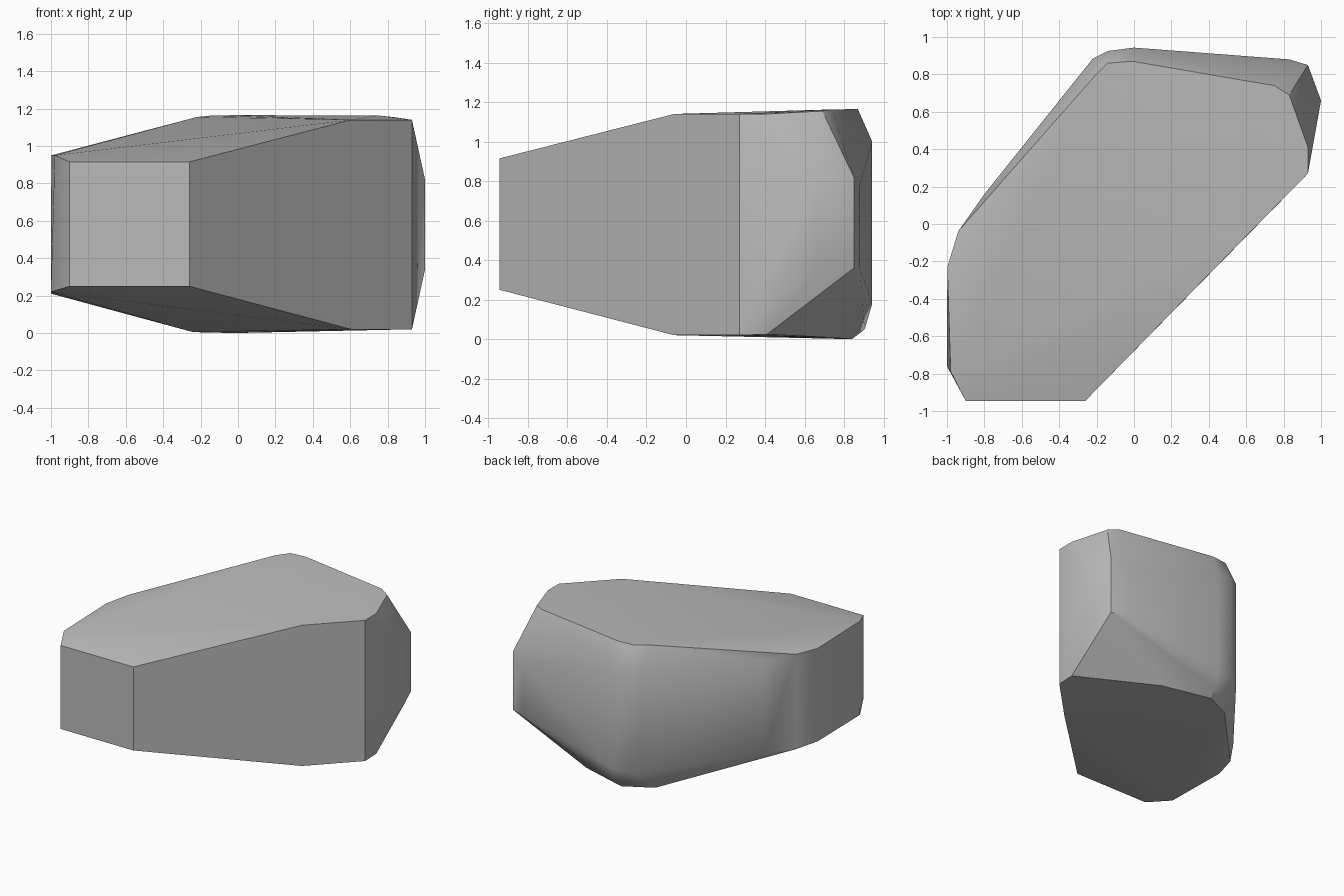
import bpy, bmesh, math

cube = bpy.data.objects.get("Cube")
if cube:
    bpy.data.objects.remove(cube, do_unlink=True)

# Rock grey material
stone = bpy.data.materials.new("stone grey")
stone.use_nodes = True
grey = (0.5, 0.5, 0.5, 1)
stone.diffuse_color = grey
stone.node_tree.nodes["Principled BSDF"].inputs["Base Color"].default_value = grey

# Upright corners: x, y, low z, high z
uprights = [
    (-0.90, -0.945, 0.25, 0.915), (-0.26, -0.945, 0.25, 0.915),
    (0.93, 0.27, 0.02, 1.14), (0.93, 0.41, 0.025, 1.14),
    (0.605, -0.06, 0.02, 1.14), (1.00, 0.66, 0.34, 0.82),
    (0.93, 0.85, 0.36, 0.82), (0.83, 0.88, 0.36, 0.78),
    (0.00, 0.943, 0.18, 1.00), (-0.14, 0.925, 0.17, 1.00),
    (-0.22, 0.885, 0.18, 1.00), (-0.80, 0.16, 0.205, 0.945),
    (-0.94, -0.04, 0.205, 0.96), (-0.998, -0.23, 0.21, 0.95),
]
# Corners of the crown and of the underside
crown = [(-0.98, -0.79, 0.95), (0.83, 0.69, 1.155), (0.75, 0.74, 1.163),
         (-0.01, 0.87, 1.165), (-0.14, 0.86, 1.163), (-0.22, 0.78, 1.155)]
underside = [(-1.0, -0.76, 0.22), (0.36, 0.74, 0.008), (-0.02, 0.84, 0.0),
             (-0.24, 0.73, 0.005), (0.0, 0.905, 0.05)]

# Chipped boulder: one convex solid through all corners
bm = bmesh.new()
for x, y, low, high in uprights:
    bm.verts.new((x, y, low))
    bm.verts.new((x, y, high))
for p in crown + underside:
    bm.verts.new(p)
hull = bmesh.ops.convex_hull(bm, input=bm.verts)
loose = {v for v in hull["geom_interior"] + hull["geom_unused"]
         if isinstance(v, bmesh.types.BMVert)}
bmesh.ops.delete(bm, geom=list(loose), context='VERTS')
bmesh.ops.dissolve_limit(bm, angle_limit=math.radians(1),
                         verts=bm.verts, edges=bm.edges)
bmesh.ops.recalc_face_normals(bm, faces=bm.faces)
mesh = bpy.data.meshes.new("boulder")
bm.to_mesh(mesh)
bm.free()
mesh.materials.append(stone)
boulder = bpy.data.objects.new("boulder", mesh)
bpy.context.collection.objects.link(boulder)

# Soft planes, crisp chipped edges
bpy.ops.object.select_all(action='DESELECT')
boulder.select_set(True)
bpy.context.view_layer.objects.active = boulder
bpy.ops.object.shade_smooth_by_angle(angle=math.radians(30))
